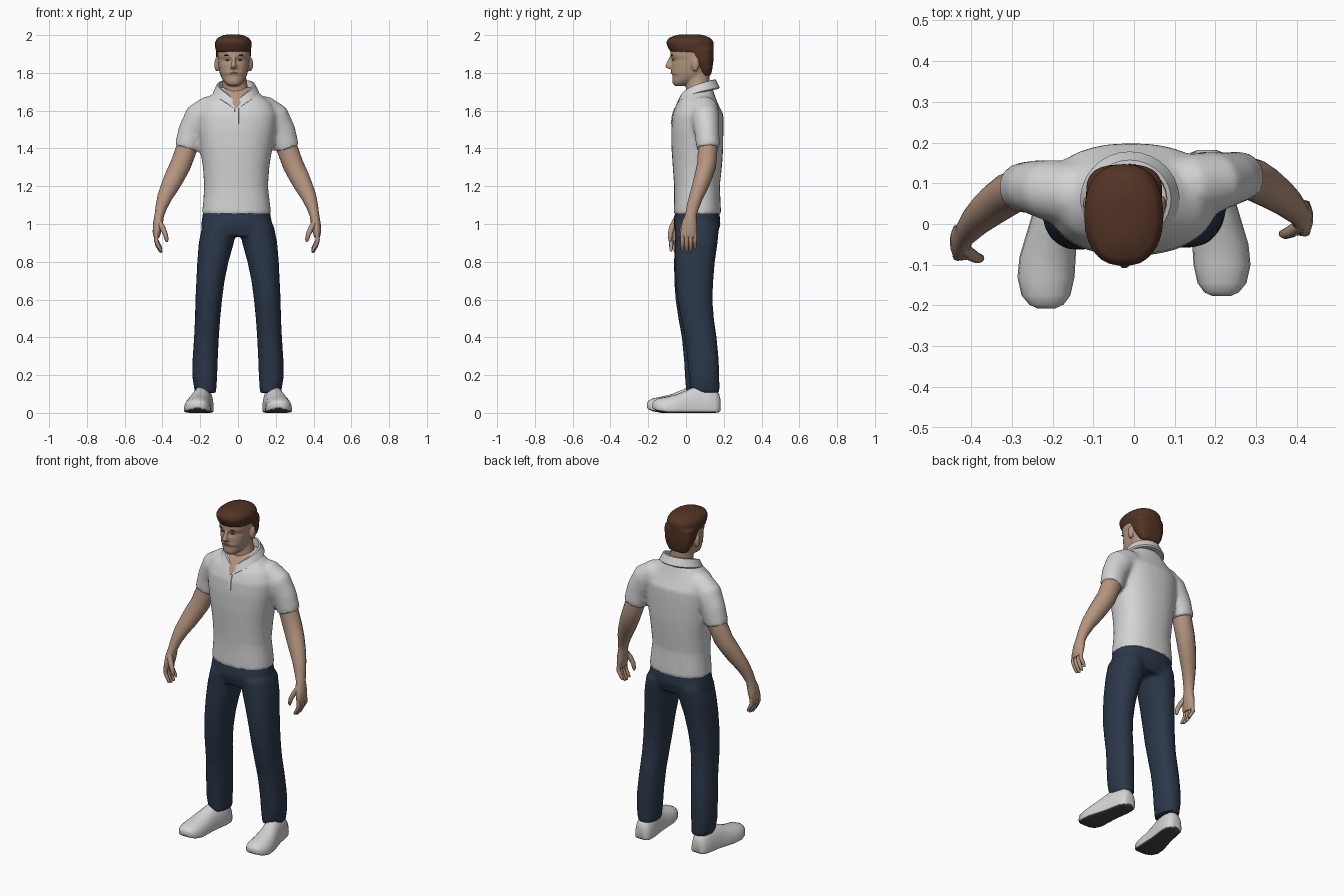
import bpy, bmesh, math
from mathutils import Vector


def material(name, r, g, b):
    m = bpy.data.materials.new(name)
    m.diffuse_color = (r, g, b, 1)
    return m


WHITE = material("white_cloth", 0.66, 0.66, 0.66)
NAVY = material("navy_denim", 0.024, 0.038, 0.066)
SKIN = material("skin", 0.46, 0.30, 0.215)
HAIR = material("brown_hair", 0.085, 0.033, 0.018)
SOLE = material("dark_sole", 0.06, 0.06, 0.06)
LIPS = material("lips", 0.32, 0.16, 0.12)
EYES = material("dark_eyes", 0.03, 0.022, 0.018)


def skin_rings(bm, rings, closed=True):
    """Bridge rings of points and cap both ends."""
    loops = [[bm.verts.new(p) for p in r] for r in rings]
    n = len(loops[0])
    for a, b in zip(loops, loops[1:]):
        for i in range(n):
            j = (i + 1) % n
            bm.faces.new((a[i], a[j], b[j], b[i]))
    bm.faces.new(loops[0])
    bm.faces.new(loops[-1])


def power(c, e):
    return math.copysign(abs(c) ** (2 / e), c)


def loft(bm, stations, n=20, e=2.0, flat=False):
    """Stations: x, y, z, side radius, depth radius."""
    pts = [Vector(s[:3]) for s in stations]
    rings = []
    for i, s in enumerate(stations):
        t = Vector((0, 0, 1))
        if not flat:
            t = (pts[min(i + 1, len(pts) - 1)] - pts[max(i - 1, 0)]).normalized()
        v = Vector((0, 1, 0))
        v = (v - t * v.dot(t)).normalized()
        u = v.cross(t)
        ring = []
        for k in range(n):
            a = 2 * math.pi * k / n
            ring.append(pts[i] + u * s[3] * power(math.cos(a), e)
                        + v * s[4] * power(math.sin(a), e))
        rings.append(ring)
    skin_rings(bm, rings)


def head_loft(bm, cx, rows, e=2.3):
    """Rows: z, front y, back y, half width."""
    loft(bm, [(cx, (f + b) / 2, z, w, (b - f) / 2) for z, f, b, w in rows], 24, e, True)


def blob(bm, c, r):
    vs = bmesh.ops.create_uvsphere(bm, u_segments=14, v_segments=8, radius=1)["verts"]
    for v in vs:
        v.co = Vector((c[i] + v.co[i] * r[i] for i in range(3)))


def finish(bm, name, mat, voxel=0, ratio=1.0, smooth=5, angle=40):
    bmesh.ops.recalc_face_normals(bm, faces=bm.faces)
    me = bpy.data.meshes.new(name)
    bm.to_mesh(me)
    bm.free()
    ob = bpy.data.objects.new(name, me)
    bpy.context.collection.objects.link(ob)
    if voxel:  # fuse overlapping volumes into one soft surface
        m = ob.modifiers.new("fuse", "REMESH")
        m.mode, m.voxel_size = "VOXEL", voxel
        m = ob.modifiers.new("soften", "SMOOTH")
        m.factor, m.iterations = 0.5, smooth
        m = ob.modifiers.new("facets", "DECIMATE")
        m.ratio = ratio
        dg = bpy.context.evaluated_depsgraph_get()
        me = bpy.data.meshes.new_from_object(ob.evaluated_get(dg))
        ob.modifiers.clear()
        ob.data = me
    ob.data.materials.clear()
    ob.data.materials.append(mat)
    bpy.ops.object.select_all(action="DESELECT")
    ob.select_set(True)
    bpy.context.view_layer.objects.active = ob
    bpy.ops.object.shade_smooth_by_angle(angle=math.radians(angle))
    return ob


def arm_side(s, rows):
    """Mirror arm stations; the right arm hangs a little further back."""
    if s < 0:
        return rows
    return [(-x - 0.012, y + 0.02 + 0.04 * min(1, max(0, (1.5 - z) / 0.55)), z, *r)
            for x, y, z, *r in rows]


# shirt: torso and both sleeves
bm = bmesh.new()
loft(bm, [(-.008, .06, 1.052, .184, .126), (-.008, .06, 1.12, .176, .123),
          (-.01, .058, 1.2, .169, .121), (-.01, .06, 1.3, .176, .13),
          (-.01, .06, 1.4, .191, .137), (-.008, .06, 1.5, .207, .138),
          (-.006, .063, 1.58, .212, .135), (-.006, .06, 1.64, .185, .108),
          (-.008, .065, 1.68, .135, .088), (-.01, .08, 1.725, .085, .06)], 32, 2.3, True)
for s in (-1, 1):
    loft(bm, arm_side(s, [(-.1, .07, 1.605, .075, .075), (-.15, .075, 1.6, .08, .078),
                          (-.205, .083, 1.562, .083, .075), (-.245, .09, 1.49, .073, .066),
                          (-.272, .09, 1.4, .066, .062)]))
shirt = finish(bm, "shirt", WHITE, 0.012, 0.35, 4)

# open neckline: cut a V into the shirt front and colour it as skin
shirt.data.materials.append(SKIN)
bm = bmesh.new()
bm.from_mesh(shirt.data)
apex = Vector((-.008, 0, 1.605))
sides = [Vector((1, 0, -.6)), Vector((-1, 0, -.6))]
for nrm in sides:
    bmesh.ops.bisect_plane(bm, geom=bm.verts[:] + bm.edges[:] + bm.faces[:],
                           plane_co=apex, plane_no=nrm)
for f in bm.faces:
    c = f.calc_center_median()
    if c.y < .06 and c.z > apex.z and all((c - apex).dot(k) < 0 for k in sides):
        f.material_index = 1
bm.to_mesh(shirt.data)
bm.free()

# folded collar swept round the neck
bm = bmesh.new()
rings = []
for k in range(29):
    a = math.radians(6 + 348 * k / 28)
    z = 1.635 + .13 * math.sin(a / 2) ** .65
    rings.append([(-.01 + (.096 + r) * math.sin(a), .06 - (.092 + r) * math.cos(a), z + h)
                  for r, h in ((-.008, -.05), (-.005, 0), (.005, 0), (.026, -.042), (.02, -.05))])
skin_rings(bm, rings)
finish(bm, "collar", WHITE)

# button placket
bm = bmesh.new()
loft(bm, [(-.006, -.077, 1.53, .011, .004), (-.006, -.071, 1.575, .011, .004),
          (-.007, -.058, 1.615, .011, .004)], 8, 5, True)
finish(bm, "placket", WHITE)

# trousers: hips and both legs
bm = bmesh.new()
loft(bm, [(-.008, .06, 1.075, .176, .116), (-.007, .058, 1.0, .188, .125),
          (-.005, .056, .935, .185, .108)], 28, 2.3, True)
for s in (-1, 1):
    rows = [(-.1, .058, .99, .09, .118), (-.115, .052, .9, .093, .113),
            (-.133, .042, .8, .083, .106), (-.146, .037, .7, .075, .1),
            (-.155, .037, .6, .071, .093), (-.161, .047, .5, .067, .088),
            (-.167, .062, .4, .066, .085), (-.174, .072, .28, .067, .083),
            (-.176, .075, .19, .066, .081), (-.172, .078, .105, .056, .077)]
    loft(bm, [(x * -s, y + (.026 * (1 - z) if s > 0 else 0), z, a, b)
              for x, y, z, a, b in rows], 22, 2.2, True)
finish(bm, "trousers", NAVY, 0.012, 0.35, 4)

# shoes: sections from toe to heel, dark underneath
for s, side in ((-1, "left"), (1, "right")):
    bm = bmesh.new()
    rings = []
    for y, cx, w, h, lift in ((-.207, .215, .022, .052, .028), (-.198, .215, .042, .065, .018),
                              (-.175, .216, .06, .077, .008), (-.13, .216, .07, .086, 0),
                              (-.08, .212, .069, .098, 0), (-.03, .204, .062, .118, 0),
                              (.02, .194, .057, .14, 0), (.08, .184, .055, .142, 0),
                              (.125, .18, .05, .125, 0), (.145, .179, .04, .1, .003),
                              (.152, .179, .022, .075, .012)):
        mid = lift + .02
        ring = []
        for k in range(20):
            a = 2 * math.pi * k / 20
            up = math.sin(a) >= 0
            e = 2.2 if up else 5
            half = h - mid if up else mid - lift
            ring.append((s * cx + w * power(math.cos(a), e),
                         y + (.03 if s > 0 else 0), mid + half * power(math.sin(a), e)))
        rings.append(ring)
    skin_rings(bm, rings)
    shoe = finish(bm, side + "_shoe", WHITE, angle=50)
    shoe.data.materials.append(SOLE)
    for p in shoe.data.polygons:
        if p.normal.z < -.6:
            p.material_index = 1

# bare arms with hands
for s, side in ((-1, "left"), (1, "right")):
    bm = bmesh.new()
    loft(bm, arm_side(s, [(-.25, .09, 1.47, .05, .048), (-.272, .088, 1.4, .056, .052),
                          (-.305, .075, 1.31, .055, .051), (-.333, .055, 1.255, .053, .048),
                          (-.36, .033, 1.2, .048, .043), (-.387, .008, 1.145, .04, .037),
                          (-.406, -.014, 1.09, .031, .033), (-.417, -.028, 1.045, .025, .03),
                          (-.424, -.038, 1.0, .026, .041), (-.43, -.045, .955, .022, .044),
                          (-.431, -.047, .93, .015, .04)]), 18)
    for k in range(4):
        y = -.079 + .022 * k
        dz = (.008, 0, .004, .018)[k]
        loft(bm, arm_side(s, [(-.43, y, .96, .011, .0115), (-.434, y, .915, .0115, .0115),
                              (-.426, y, .885 + dz, .0105, .0105),
                              (-.41, y, .856 + dz, .009, .009),
                              (-.404, y, .848 + dz, .004, .004)]), 8)
    loft(bm, arm_side(s, [(-.422, -.055, 1.02, .014, .016), (-.4, -.075, .98, .015, .016),
                          (-.384, -.084, .945, .0125, .013), (-.377, -.084, .915, .01, .01),
                          (-.376, -.083, .905, .004, .004)]), 10)
    finish(bm, side + "_arm", SKIN, angle=60)

# head: skull, jaw, nose, ears and neck
HX = -.023
bm = bmesh.new()
head_loft(bm, HX, [(1.73, -.058, -.01, .026), (1.745, -.072, .03, .045),
                   (1.765, -.073, .075, .06), (1.785, -.071, .105, .069),
                   (1.8, -.08, .118, .074), (1.82, -.077, .124, .078),
                   (1.845, -.077, .13, .082), (1.868, -.07, .133, .084),
                   (1.888, -.083, .135, .086), (1.92, -.082, .136, .087),
                   (1.95, -.072, .132, .082), (1.98, -.04, .1, .055)])
loft(bm, [(HX, -.076, 1.885, .009, .012), (HX, -.088, 1.855, .011, .015),
          (HX, -.094, 1.835, .017, .017), (HX, -.084, 1.822, .014, .015)], 12, 2, True)
loft(bm, [(-.006, .07, 1.63, .078, .07), (-.012, .065, 1.7, .069, .065),
          (-.019, .062, 1.76, .064, .064), (-.022, .06, 1.82, .062, .064)], 24, 2, True)
for s in (-1, 1):
    blob(bm, (HX + s * .089, .05, 1.845), (.014, .021, .038))
finish(bm, "head", SKIN, 0.006, 0.4, 3)

# swept hair: top cap and cropped back
bm = bmesh.new()
head_loft(bm, HX - .002, [(1.908, -.08, .142, .091), (1.932, -.095, .147, .096),
                          (1.962, -.106, .148, .098), (1.984, -.093, .132, .085),
                          (1.998, -.06, .1, .058), (2.004, -.03, .07, .03)])
head_loft(bm, HX - .001, [(1.785, .085, .132, .055), (1.82, .066, .139, .077),
                          (1.86, .034, .145, .09), (1.93, .0, .147, .095)], 2.8)
finish(bm, "hair", HAIR, 0.008, 0.4, 4)

# brows, eyes and mouth
for name, mat, x, y, z, r in (("eyebrows", HAIR, .035, -.075, 1.893, (.018, .005, .004)),
                              ("eyes", EYES, .034, -.067, 1.868, (.01, .0045, .004))):
    bm = bmesh.new()
    for s in (-1, 1):
        blob(bm, (HX + s * x, y, z), r)
    finish(bm, name, mat)
bm = bmesh.new()
blob(bm, (HX, -.077, 1.799), (.021, .0045, .005))
finish(bm, "mouth", LIPS)
